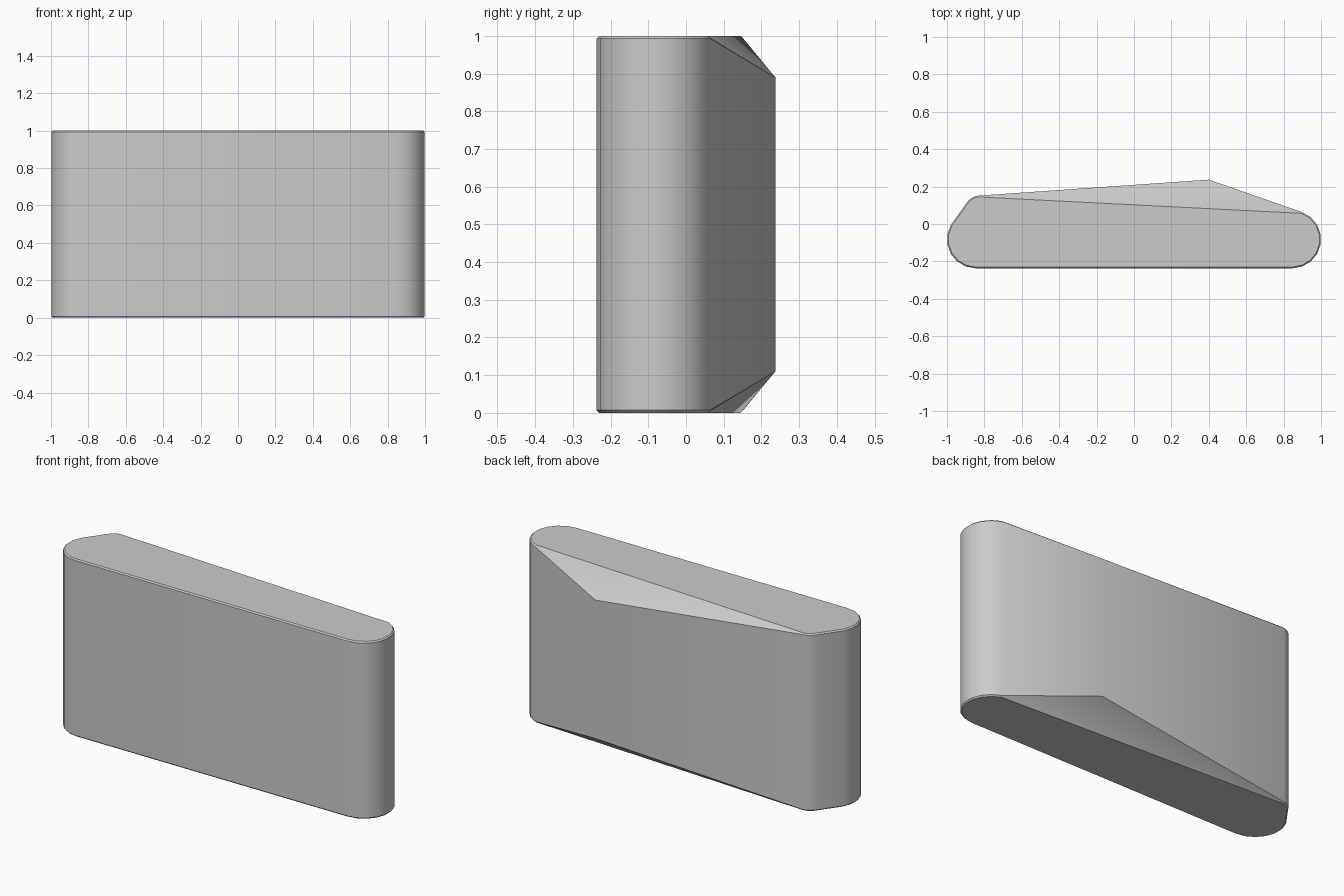
import bpy
import bmesh
from math import cos, sin, radians
from mathutils import Vector

cube = bpy.data.objects.get("Cube")
if cube:
    bpy.data.objects.remove(cube, do_unlink=True)

HEIGHT, RIM = 1.0, 0.007
APEX_DROP = 0.11


def arc(cx, cy, radius, start, end, steps):
    """Points along an arc, angles in degrees."""
    angles = [radians(start + (end - start) * i / steps) for i in range(steps + 1)]
    return [Vector((cx + radius * cos(a), cy + radius * sin(a))) for a in angles]


def inset(points, amount):
    """Offset a counter-clockwise outline inwards."""
    result = []
    for i, p in enumerate(points):
        a = (p - points[i - 1]).normalized()
        b = (points[(i + 1) % len(points)] - p).normalized()
        n = Vector((-a.y - b.y, a.x + b.x)).normalized()
        result.append(p + n * amount)
    return result


# Outline: round right end, slanted and rounded left end
right_end = arc(0.845, -0.082, 0.155, -90, 70, 8)
left_end = arc(-0.825, 0.07, 0.082, 95, 150, 4) + arc(-0.845, -0.082, 0.155, 150, 270, 6)
peak = Vector((0.40, 0.237))
k = len(right_end)
outline = right_end + [peak] + left_end
cap_outline = inset(right_end + left_end, RIM)

bm = bmesh.new()


def end_rings(z_cap, z_rim, z_peak):
    """Outer ring with the peak pulled in, and the inset cap ring."""
    outer = [bm.verts.new((p.x, p.y, z_peak if i == k else z_rim))
             for i, p in enumerate(outline)]
    cap = [bm.verts.new((p.x, p.y, z_cap)) for p in cap_outline]
    bm.faces.new(cap)
    # Bevelled rim, skipping the peak
    rim = outer[:k] + outer[k + 1:]
    n = len(rim)
    for i in range(n):
        j = (i + 1) % n
        if i != k - 1:
            bm.faces.new((rim[i], rim[j], cap[j], cap[i]))
    # Sloping facet from the cap down to the peak
    bm.faces.new((cap[k - 1], outer[k], cap[k]))
    bm.faces.new((outer[k - 1], outer[k], cap[k - 1]))
    bm.faces.new((outer[k], outer[k + 1], cap[k]))
    return outer


bottom = end_rings(0, RIM, APEX_DROP)
top = end_rings(HEIGHT, HEIGHT - RIM, HEIGHT - APEX_DROP)

# Side walls
for i in range(len(outline)):
    j = (i + 1) % len(outline)
    bm.faces.new((bottom[i], bottom[j], top[j], top[i]))
bmesh.ops.recalc_face_normals(bm, faces=bm.faces)

mesh = bpy.data.meshes.new("block_body")
bm.to_mesh(mesh)
bm.free()
body = bpy.data.objects.new("block_body", mesh)
bpy.context.collection.objects.link(body)

# Plain grey material
grey = bpy.data.materials.new("plain_grey")
grey.use_nodes = True
colour = (0.6, 0.6, 0.6, 1)
grey.diffuse_color = colour
grey.node_tree.nodes["Principled BSDF"].inputs["Base Color"].default_value = colour
mesh.materials.append(grey)

# Smooth the curved walls, keep the rims and facets sharp
bpy.context.view_layer.objects.active = body
body.select_set(True)
bpy.ops.object.shade_smooth_by_angle(angle=radians(30))
